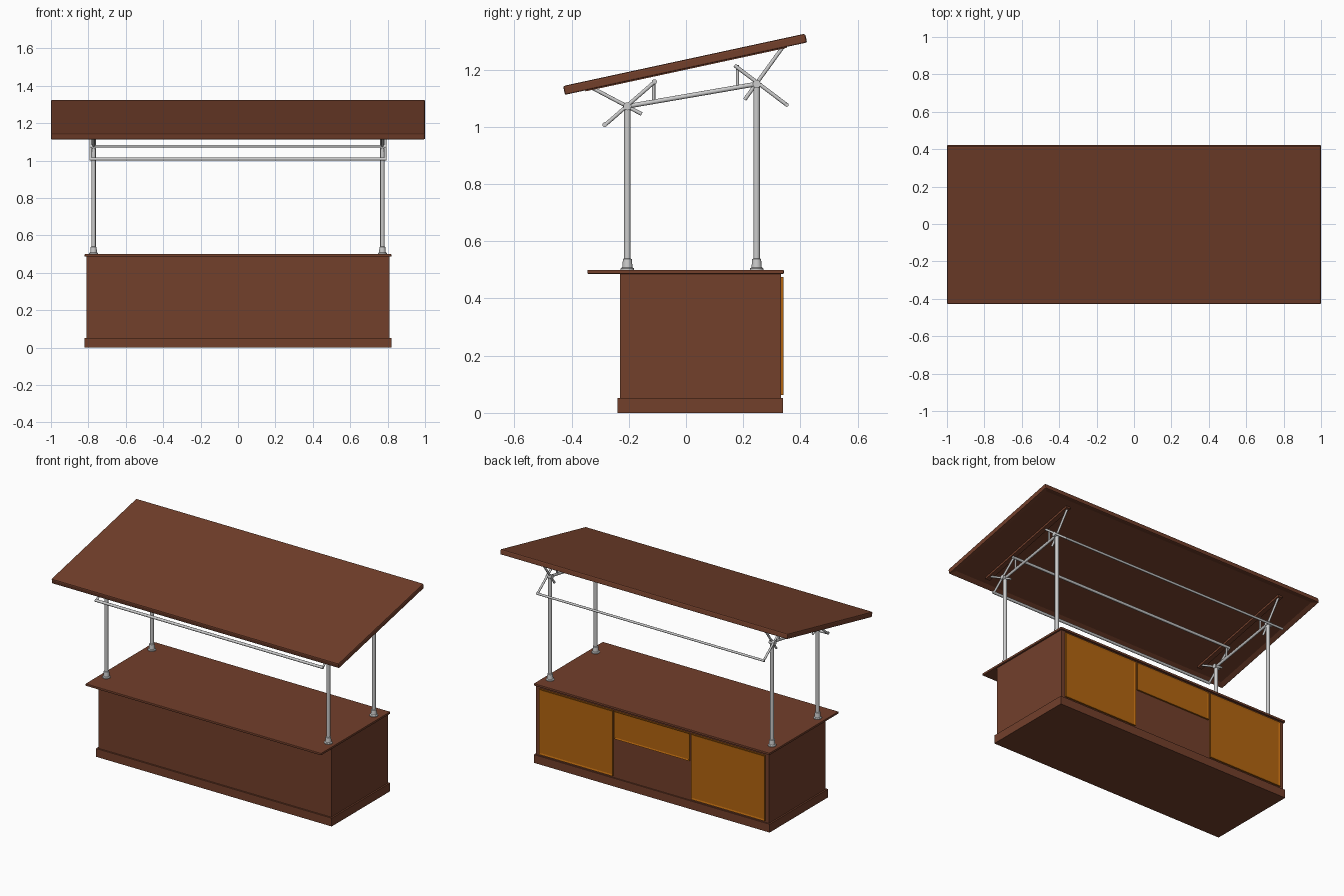
import bpy, bmesh, math
from mathutils import Vector, Matrix

if "Cube" in bpy.data.objects:
    bpy.data.objects.remove(bpy.data.objects["Cube"])


def material(name, rgb):
    m = bpy.data.materials.new(name)
    m.diffuse_color = (*rgb, 1)
    m.use_nodes = True
    m.node_tree.nodes["Principled BSDF"].inputs["Base Color"].default_value = m.diffuse_color
    return m


BROWN = material("brown_wood", (0.17, 0.05, 0.024))
ORANGE = material("orange_wood", (0.45, 0.13, 0.005))


def finish(bm, name, mat=None, bevel=0, segments=2, smooth=False):
    bmesh.ops.recalc_face_normals(bm, faces=bm.faces)
    me = bpy.data.meshes.new(name)
    bm.to_mesh(me)
    bm.free()
    ob = bpy.data.objects.new(name, me)
    bpy.context.collection.objects.link(ob)
    if mat:
        me.materials.append(mat)
    if bevel:
        mod = ob.modifiers.new("Bevel", 'BEVEL')
        mod.width, mod.segments = bevel, segments
        mod.limit_method = 'ANGLE'
    if smooth:
        bpy.context.view_layer.objects.active = ob
        ob.select_set(True)
        bpy.ops.object.shade_smooth_by_angle(angle=math.radians(40))
        ob.select_set(False)
    return ob


def box(name, x, y, z, mat=None, bevel=0, recess=None):
    """Box from ranges; recess = (face direction, border, depth)."""
    bm = bmesh.new()
    size = Vector((x[1] - x[0], y[1] - y[0], z[1] - z[0]))
    mid = Vector((sum(x), sum(y), sum(z))) / 2
    bmesh.ops.create_cube(bm, size=1, matrix=Matrix.Translation(mid) @ Matrix.Diagonal((*size, 1)))
    if recess:
        direction, border, depth = recess
        bm.normal_update()
        face = [f for f in bm.faces if f.normal.dot(Vector(direction)) > 0.9]
        bmesh.ops.inset_region(bm, faces=face, thickness=border)
        bmesh.ops.translate(bm, verts=face[0].verts, vec=Vector(direction) * -depth)
    return finish(bm, name, mat, bevel)


def rod(name, a, b, r, sides=12):
    """Round tube between two points."""
    a, b = Vector(a), Vector(b)
    d = b - a
    bm = bmesh.new()
    m = Matrix.Translation((a + b) / 2) @ d.to_track_quat('Z', 'Y').to_matrix().to_4x4()
    bmesh.ops.create_cone(bm, cap_ends=True, segments=sides, radius1=r, radius2=r,
                          depth=d.length, matrix=m)
    return finish(bm, name, smooth=True)


def lathe(name, x, y, profile, sides=20):
    """Turned part around a vertical axis from (radius, z) points."""
    bm = bmesh.new()
    vs = [bm.verts.new((x + r, y, z)) for r, z in profile]
    es = [bm.edges.new(p) for p in zip(vs, vs[1:])]
    bmesh.ops.spin(bm, geom=vs + es, cent=(x, y, 0), axis=(0, 0, 1),
                   angle=math.tau, steps=sides, use_merge=True)
    bmesh.ops.remove_doubles(bm, verts=bm.verts, dist=1e-5)
    return finish(bm, name, smooth=True)


# Counter cabinet
box("plinth", (-.82, .82), (-.24, .34), (0, .052), BROWN)
box("cabinet_body", (-.81, .81), (-.23, .332), (.05, .488), BROWN)
box("counter_top", (-.82, .82), (-.345, .342), (.486, .5), BROWN, .003)

# Doors and drawer on the back
for side, s in (("right", 1), ("left", -1)):
    box(f"{side}_door", tuple(sorted((s * .272, s * .785))), (.325, .341), (.062, .475),
        ORANGE, 0, ((0, 1, 0), .014, .004))
box("drawer_front", (-.262, .262), (.325, .341), (.3, .475), ORANGE, 0, ((0, 1, 0), .012, .004))

# Sloping roof with a recessed underside and support rails
slope = Matrix.Translation((0, -.003, 1.218)) @ Matrix.Rotation(math.radians(12.2), 4, 'X')
roof_parts = [box("roof_panel", (-1, 1), (-.433, .433), (-.017, .017), BROWN, .007,
                  ((0, 0, -1), .045, .012))]
for side, s in (("right", 1), ("left", -1)):
    roof_parts.append(box(f"{side}_roof_rail", tuple(sorted((s * .76, s * .79))),
                          (-.36, .36), (-.018, -.003), BROWN))
for part in roof_parts:
    part.matrix_world = slope

# Posts, sockets and brackets at each end
FRONT, BACK = (-.205, 1.072), (.247, 1.15)
for side, s in (("right", 1), ("left", -1)):
    x = s * .772
    for end, (y, top) in (("front", FRONT), ("back", BACK)):
        rod(f"{end}_{side}_post", (x, y, .5), (x, y, top), .0115, 16)
        lathe(f"{end}_{side}_socket", x, y,
              [(0, .499), (.024, .499), (.024, .505), (.018, .509), (.0155, .538), (.0115, .54), (0, .54)])
        rod(f"{end}_{side}_pivot", (x - s * .014, y, top), (x + s * .022, y, top), .014, 16)
    rod(f"{side}_tie_beam", (x, *FRONT), (x, *BACK), .008)
    # tilting arms that carry the cross bars
    xa = s * .787
    rod(f"front_{side}_arm", (xa, -.285, 1.005), (xa, -.107, 1.16), .0065)
    rod(f"back_{side}_arm", (xa, .355, 1.075), (xa, .17, 1.215), .0065)
    # braces up to the roof
    rod(f"front_{side}_brace", (x, -.155, 1.045), (x, -.335, 1.14), .0065)
    rod(f"back_{side}_brace", (x, .205, 1.095), (x, .345, 1.288), .0065)
    # short uprights from the tie beam
    rod(f"front_{side}_strut", (x, -.113, 1.09), (x, -.113, 1.162), .0055)
    rod(f"back_{side}_strut", (x, .18, 1.14), (x, .18, 1.216), .0055)

# Cross bars along the length
for name, y, z, r in (("front_lower_bar", -.284, 1.008, .0085), ("front_upper_bar", -.11, 1.158, .0085),
                      ("back_lower_bar", .352, 1.077, .007)):
    rod(name, (-.793, y, z), (.793, y, z), r)
